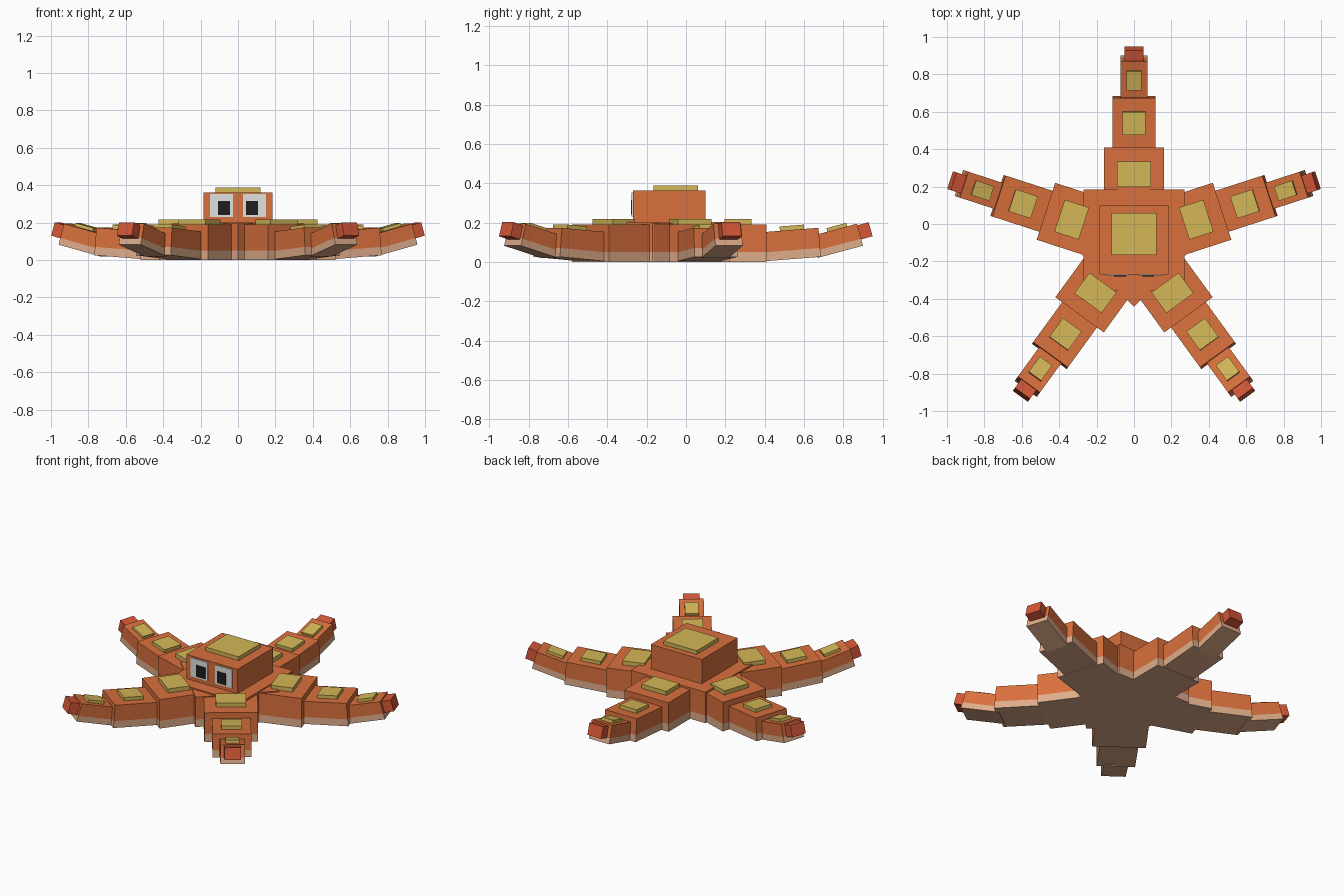
import bpy, bmesh, math
from mathutils import Matrix, Vector

if "Cube" in bpy.data.objects:
    bpy.data.objects.remove(bpy.data.objects["Cube"])

CY = -0.085  # hub centre in y


def mat(name, rgb):
    m = bpy.data.materials.new(name)
    lin = [((c / 255 + 0.055) / 1.055) ** 2.4 if c > 10 else c / 3294 for c in rgb]
    m.diffuse_color = (*lin, 1)
    m.use_nodes = True
    m.node_tree.nodes["Principled BSDF"].inputs["Base Color"].default_value = m.diffuse_color
    return m


ORANGE = mat("orange skin", (217, 112, 61))
TAN = mat("pale underside", (222, 172, 138))
YELLOW = mat("yellow patch", (211, 183, 87))
RED = mat("red tip", (212, 87, 55))
WHITE = mat("eye white", (225, 226, 224))
BLACK = mat("pupil black", (30, 30, 30))


def box(name, frame, lo, hi, material):
    """Box spanning lo..hi in the given local frame."""
    lo, hi = Vector(lo), Vector(hi)
    size = hi - lo
    bm = bmesh.new()
    bmesh.ops.create_cube(bm, size=1, matrix=frame @ Matrix.Translation((lo + hi) / 2)
                          @ Matrix.Diagonal((*size, 1)))
    me = bpy.data.meshes.new(name)
    bm.to_mesh(me)
    bm.free()
    me.materials.append(material)
    ob = bpy.data.objects.new(name, me)
    bpy.context.collection.objects.link(ob)


hub = Matrix.Translation((0, CY, 0))

# Hub: two crossed square slabs with a pale belly layer
for name, turn, h, top in (("hub_square", 0, 0.27, 0.203), ("hub_diamond", 45, 0.252, 0.196)):
    f = hub @ Matrix.Rotation(math.radians(turn), 4, 'Z')
    box(name, f, (-h, -h, 0.05), (h, h, top), ORANGE)
    box(name + "_belly", f, (-h, -h, 0), (h, h, 0.05), TAN)

# Head block and its top patch
box("head", hub, (-0.185, -0.185, 0.19), (0.185, 0.185, 0.362), ORANGE)
box("head_patch", hub, (-0.12, -0.08, 0.35), (0.12, 0.145, 0.387), YELLOW)

# Eyes
for side, s in (("left", -1), ("right", 1)):
    for part, x0, x1, z0, z1, d, m in (("eye", 0.027, 0.15, 0.23, 0.352, 0.006, WHITE),
                                       ("pupil", 0.043, 0.107, 0.24, 0.315, 0.010, BLACK)):
        a, b = sorted((s * x0, s * x1))
        box(f"{side}_{part}", hub, (a, -0.185 - d, z0), (b, -0.18, z1), m)

# Arm segments: centre radius, centre z, pitch, half length, half width,
# half height, belly thickness, patch (centre, half length, half width, rise)
SEGMENTS = (
    ("inner", 0.345, 0.095, 0, 0.15, 0.16, 0.095, 0.05, (0.005, 0.068, 0.09, 0.027)),
    ("middle", 0.62, 0.088, 4.5, 0.145, 0.115, 0.074, 0.045, (0.01, 0.062, 0.062, 0.022)),
    ("outer", 0.854, 0.107, 15, 0.12, 0.073, 0.058, 0.037, (0.016, 0.052, 0.041, 0.018)),
)

for i, angle in enumerate((90, 18, -54, -126, 162), 1):
    arm = hub @ Matrix.Rotation(math.radians(angle), 4, 'Z')
    for name, r, z, pitch, l, w, h, belly, (pc, pl, pw, rise) in SEGMENTS:
        f = arm @ Matrix.Translation((r, 0, z)) @ Matrix.Rotation(math.radians(-pitch), 4, 'Y')
        box(f"arm_{i}_{name}", f, (-l, -w, -h + belly), (l, w, h), ORANGE)
        box(f"arm_{i}_{name}_belly", f, (-l, -w, -h), (l, w, -h + belly), TAN)
        box(f"arm_{i}_{name}_patch", f, (pc - pl, -pw, h - 0.01), (pc + pl, pw, h + rise), YELLOW)
    # Red arm tip
    f = arm @ Matrix.Translation((0.992, 0, 0.157)) @ Matrix.Rotation(math.radians(-16), 4, 'Y')
    box(f"arm_{i}_tip", f, (-0.04, -0.05, -0.037), (0.033, 0.05, 0.037), RED)
